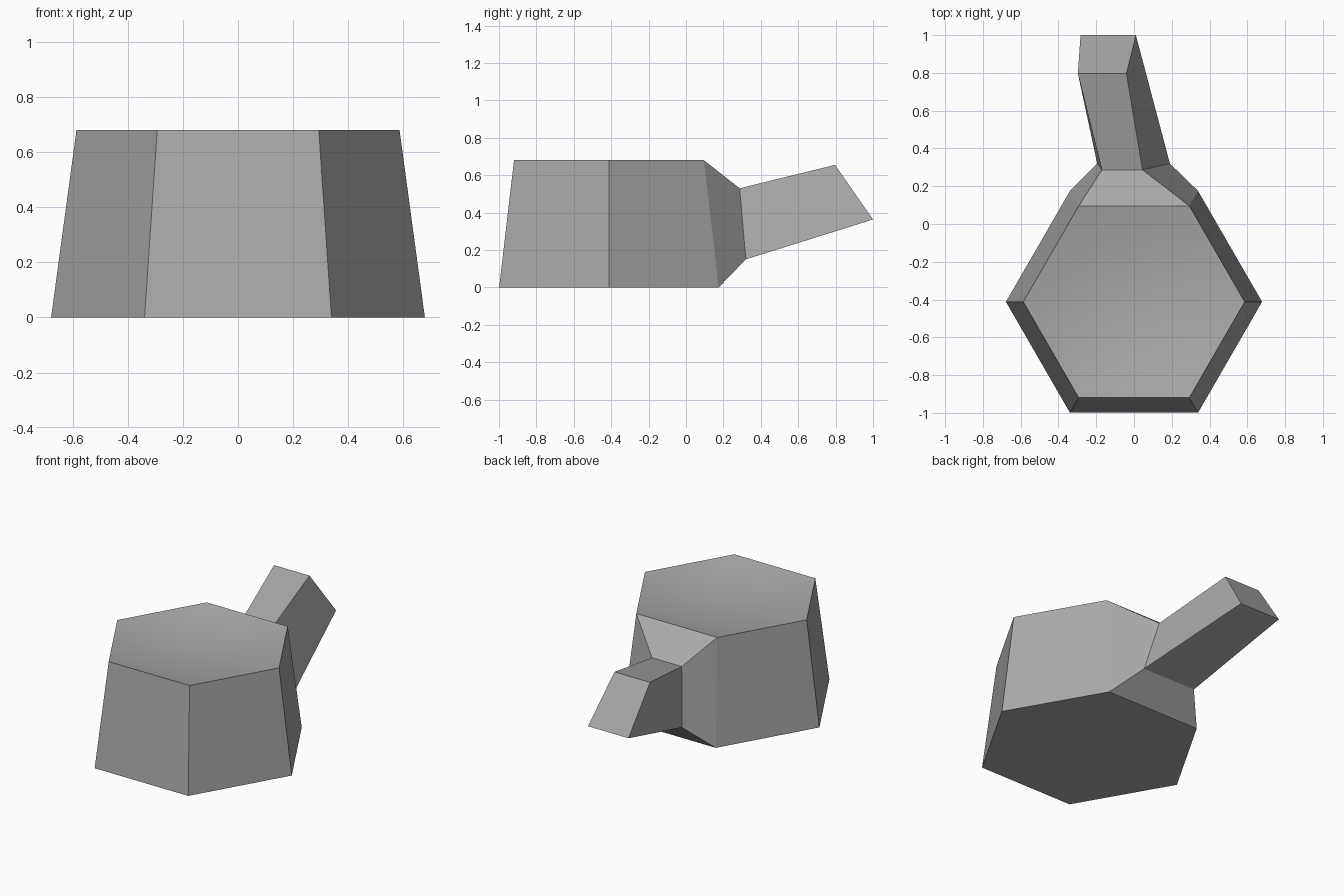
import bpy
import bmesh
import math
from mathutils import Matrix

cube = bpy.data.objects.get("Cube")
if cube:
    bpy.data.objects.remove(cube, do_unlink=True)

HEIGHT = 0.68
CENTRE_Y = -0.412
DISH_DEPTH = 0.07
DISH_RINGS = 10

# Plain grey material
grey = bpy.data.materials.new("plain_grey")
grey.use_nodes = True
colour = (0.4, 0.4, 0.4, 1)
grey.diffuse_color = colour
grey.node_tree.nodes["Principled BSDF"].inputs["Base Color"].default_value = colour


def corner(face, vert):
    """Name a corner of a four-sided face by its height and side."""
    centre = face.calc_center_median()
    return (("top" if vert.co.z > centre.z else "bottom")
            + ("_right" if vert.co.x > centre.x else "_left"))


def extrude(bm, face):
    """Extrude one face in place and return the new end face."""
    return bmesh.ops.extrude_discrete_faces(bm, faces=[face])["faces"][0]


def extrude_to(bm, face, targets):
    """Extrude a face and put its four corners on the target points."""
    new_face = extrude(bm, face)
    corners = {corner(new_face, v): v for v in new_face.verts}
    for name, vert in corners.items():
        vert.co = targets[name]
    return new_face, corners


bm = bmesh.new()

# Six-sided tapered body
bmesh.ops.create_cone(
    bm, cap_ends=True, segments=6, radius1=0.678, radius2=0.586, depth=HEIGHT,
    matrix=Matrix.Translation((0, CENTRE_Y, HEIGHT / 2)) @ Matrix.Rotation(math.radians(30), 4, "Z"))

# Neck narrowing from the back face
back = max(bm.faces, key=lambda f: f.calc_center_median().y)
neck, neck_corners = extrude_to(bm, back, {
    "top_left": (-0.17, 0.287, 0.53), "top_right": (0.045, 0.287, 0.53),
    "bottom_left": (-0.195, 0.32, 0.15), "bottom_right": (0.19, 0.32, 0.15)})

# Handle bending upwards and sideways from the neck
tip, tip_corners = extrude_to(bm, neck, {
    "top_left": (-0.297, 0.797, 0.655), "top_right": (-0.04, 0.797, 0.655),
    "bottom_left": (-0.283, 1.0, 0.363), "bottom_right": (0.01, 1.0, 0.363)})

# Crease across the twisted side of the handle
bmesh.ops.connect_verts(bm, verts=[neck_corners["bottom_left"], tip_corners["top_left"]])

# Shallow dish sunk into the top, ring by ring
dish = max(bm.faces, key=lambda f: f.calc_center_median().z)
rim = [v.co.copy() for v in dish.verts]
for ring in range(1, DISH_RINGS):
    size = 1 - ring / DISH_RINGS
    dish = extrude(bm, dish)
    for vert in dish.verts:
        start = min(rim, key=lambda p: (p - vert.co).angle(vert.co - vert.co, 0)
                    if ring == 1 and p == vert.co else (p.xy - vert.co.xy).length)
        vert.co = (start.x * size, CENTRE_Y + (start.y - CENTRE_Y) * size,
                   HEIGHT - DISH_DEPTH * (1 - size ** 2))
bmesh.ops.recalc_face_normals(bm, faces=bm.faces[:])

# Smooth dish, flat everywhere else
for face in bm.faces:
    centre = face.calc_center_median()
    face.smooth = face.normal.z > 0.8 and centre.y < 0.1

mesh = bpy.data.meshes.new("body_with_handle")
bm.to_mesh(mesh)
bm.free()
mesh.materials.append(grey)

body = bpy.data.objects.new("body_with_handle", mesh)
bpy.context.collection.objects.link(body)
